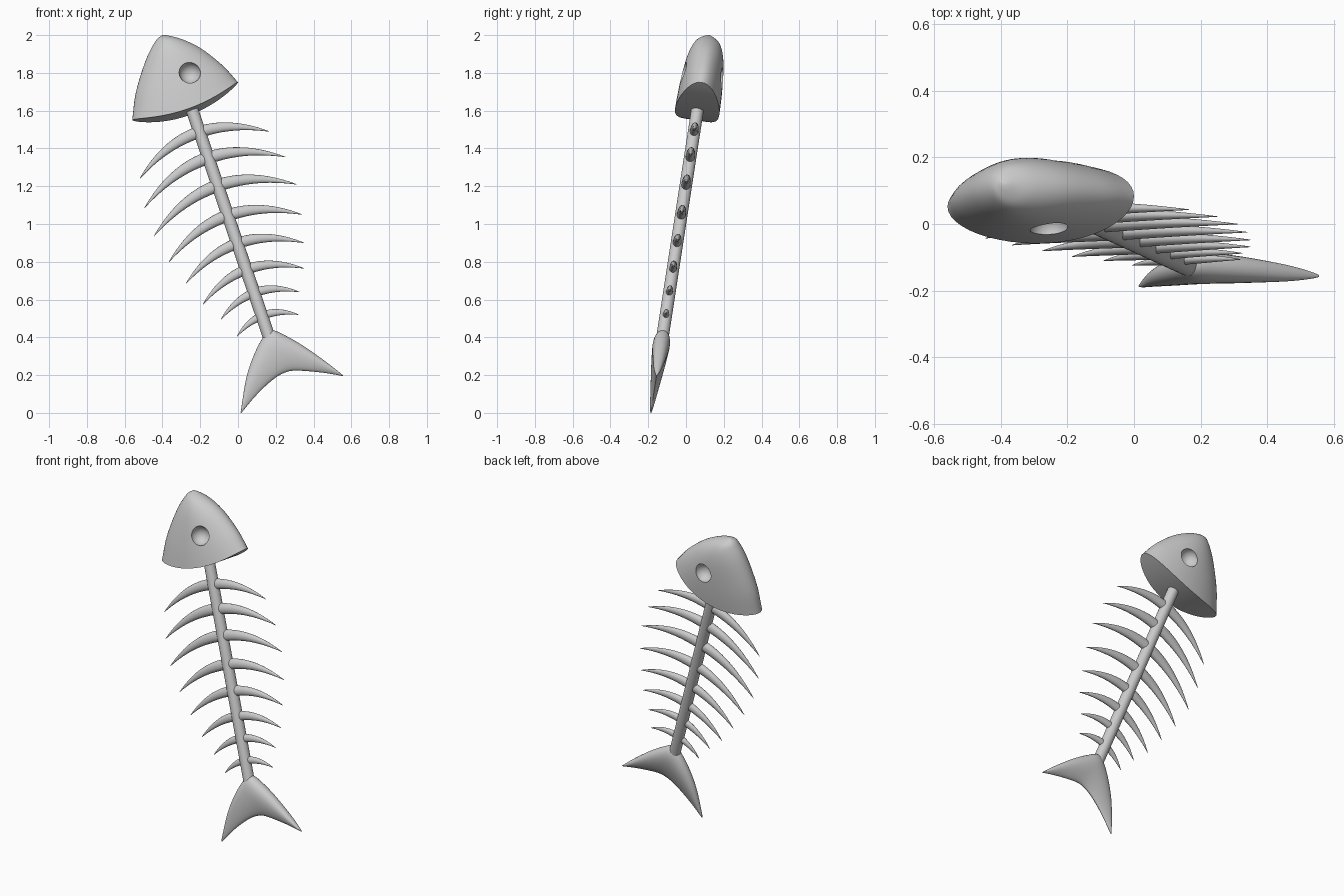
import bpy, bmesh
from math import sin, cos, pi, atan
from mathutils import Vector

if "Cube" in bpy.data.objects:
    bpy.data.objects.remove(bpy.data.objects["Cube"])

SLOPE = 0.154   # the whole fish leans back about the x axis
TILT = atan(SLOPE)


def place(p, d):
    """Point of the fish plane (x, z) moved by d across the thickness."""
    return Vector((p.x, SLOPE * (p.y - 1.21) + d * cos(TILT), p.y - d * sin(TILT)))


def curve(points, t):
    """Catmull-Rom sample of a list of (x, z) points, t in 0..1."""
    pts = [Vector(p) for p in points]
    n = len(pts) - 1
    i = min(int(t * n), n - 1)
    f = t * n - i
    b, c = pts[i], pts[i + 1]
    a = pts[i - 1] if i > 0 else b * 2 - c
    e = pts[i + 2] if i + 2 <= n else c * 2 - b
    return 0.5 * (2 * b + (c - a) * f + (2 * a - 5 * b + 4 * c - e) * f ** 2
                  + (3 * b - a - 3 * c + e) * f ** 3)


def section(a, b, thick, n=16, bow=0.0, skew=0.0):
    """Oval ring from a to b in the fish plane, with half thickness thick."""
    mid, half = (a + b) / 2, (a - b) / 2
    side = Vector((half.y, -half.x)).normalized() if bow else Vector((0, 0))
    if side.y > 0:
        side = -side
    ring = []
    for j in range(n):
        ang = 2 * pi * j / n
        u, v = cos(ang), sin(ang)
        p = mid + half * u + side * bow * v * v
        ring.append(place(p, thick * v * (1 + skew * u)))
    return ring


def finish(obj, angle=40):
    bpy.ops.object.select_all(action='DESELECT')
    obj.select_set(True)
    bpy.context.view_layer.objects.active = obj
    bpy.ops.object.shade_smooth_by_angle(angle=angle * pi / 180)


def loft(name, rings):
    bm = bmesh.new()
    rows = [[bm.verts.new(p) for p in r] for r in rings]
    n = len(rows[0])
    for r, s in zip(rows, rows[1:]):
        for j in range(n):
            k = (j + 1) % n
            bm.faces.new((r[j], r[k], s[k], s[j]))
    for r in (rows[0], rows[-1]):
        for j in range(n // 2):
            quad = [r[j], r[j + 1], r[n - j - 1], r[(n - j) % n]]
            bm.faces.new(list(dict.fromkeys(quad)))
    bmesh.ops.recalc_face_normals(bm, faces=bm.faces)
    mesh = bpy.data.meshes.new(name)
    bm.to_mesh(mesh)
    bm.free()
    obj = bpy.data.objects.new(name, mesh)
    bpy.context.collection.objects.link(obj)
    finish(obj)
    return obj


# Head: ovals between the left and right outline, shrinking to the nose
left = [(-.56, 1.55), (-.54, 1.70), (-.487, 1.87), (-.435, 1.97), (-.40, 2.0)]
right = [(0, 1.75), (-.08, 1.838), (-.19, 1.925), (-.29, 1.975), (-.38, 2.0)]
rings = []
for i in range(25):
    s = i / 24
    thick = 0.112 * (1 - s ** 2.2) ** 0.8 + 0.006
    rings.append(section(curve(right, s), curve(left, s), thick, 48, 0.06 * (1 - s)))
head = loft("head", rings)

# Eye sockets: round hollows on both sides
for d in (-0.105, 0.105):
    bpy.ops.mesh.primitive_uv_sphere_add(segments=32, ring_count=16, radius=0.057,
                                         location=place(Vector((-.255, 1.785)), d))
    cutter = bpy.context.object
    cutter.hide_render = True
    mod = head.modifiers.new("socket", 'BOOLEAN')
    mod.operation, mod.object = 'DIFFERENCE', cutter
    bpy.context.view_layer.objects.active = head
    bpy.ops.object.modifier_apply(modifier=mod.name)
    bpy.data.objects.remove(cutter)
finish(head, 35)

# Spine
top, end = Vector((-.262, 1.66)), Vector((.165, .40))
axis = (end - top).normalized()
across = Vector((-axis.y, axis.x)) * 0.033
loft("spine", [section(p + across, p - across, 0.033, 24) for p in (top, end)])

# Ribs: crescents given by their left and right tips
tips = [(-.52, 1.24, .165, 1.49), (-.495, 1.085, .25, 1.355),
        (-.445, .935, .31, 1.21), (-.365, .80, .34, 1.05),
        (-.275, .685, .35, .90), (-.185, .575, .35, .765),
        (-.09, .495, .325, .64), (-.005, .405, .32, .52)]
for k, (x0, z0, x1, z1) in enumerate(tips):
    mid = Vector((x0 + x1, z0 + z1)) / 2
    h = Vector((x1 - x0, z1 - z0)) / 2
    up = Vector((-h.y, h.x)).normalized()
    drop = 0.34 * h.length
    radius = 0.012 + 0.05 * h.length
    rings = []
    for i in range(33):
        s = i / 16 - 1
        p = mid + h * s + up * drop * (1 - s * s)
        tan = h - up * 2 * s * drop
        w = radius * (1 - abs(s) ** 1.7) + 0.0012
        nrm = Vector((-tan.y, tan.x)).normalized() * w
        rings.append(section(p + nrm, p - nrm, w * 0.75, 16))
    loft(f"rib_pair_{k + 1}", rings)

# Tail fin: ovals between outer edge and forked inner edge
outer = [(.014, .004), (.045, .19), (.09, .32), (.14, .41), (.18, .438),
         (.25, .41), (.35, .352), (.47, .267), (.556, .199)]
inner = [(.018, .0), (.08, .075), (.14, .137), (.2, .187), (.25, .214),
         (.3, .224), (.38, .22), (.47, .21), (.555, .195)]
rings = []
for i in range(41):
    t = i / 40
    rings.append(section(curve(outer, t), curve(inner, t),
                         0.041 * sin(pi * t) ** 0.8 + 0.003, 28, skew=0.3))
loft("tail_fin", rings)
